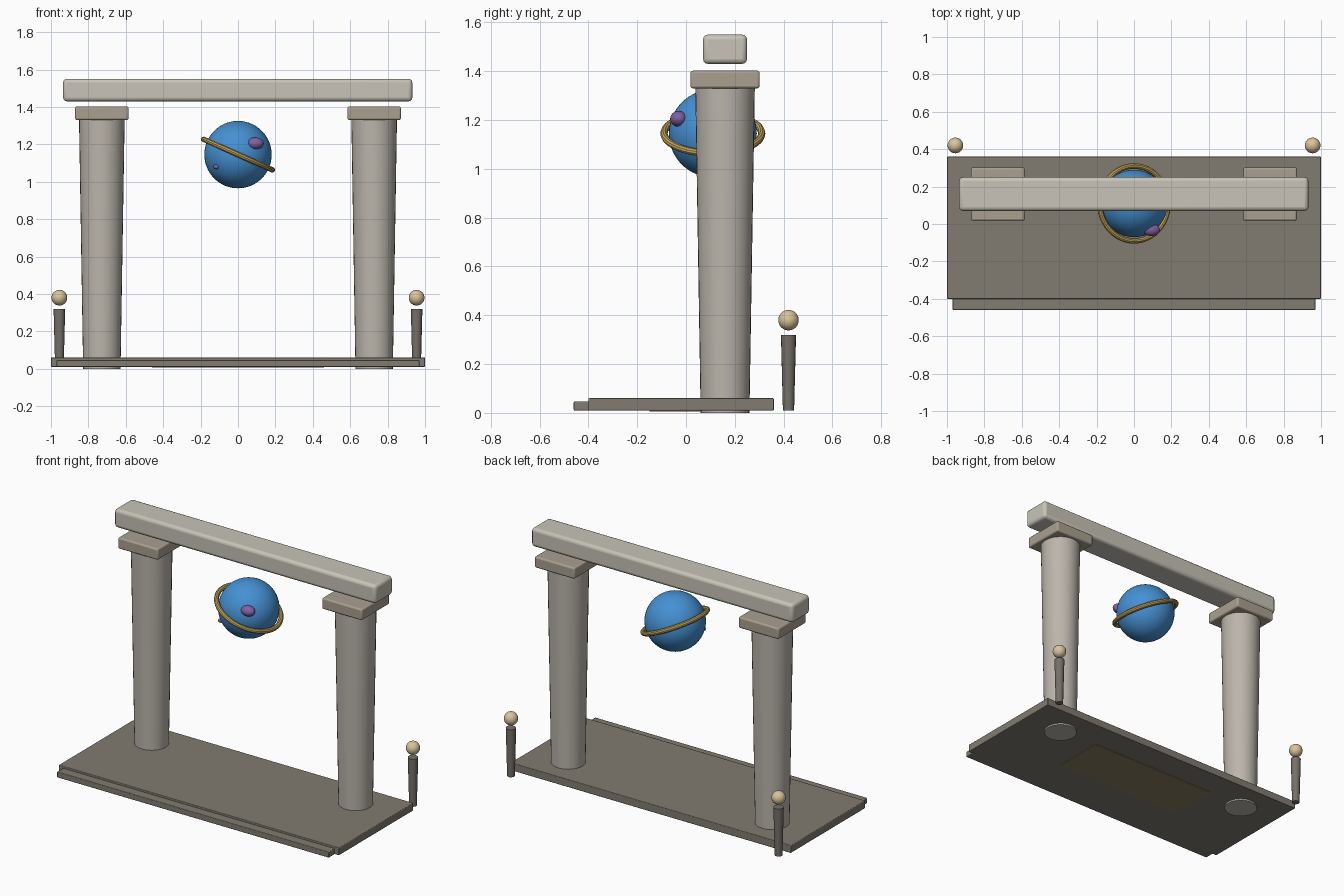
import bpy
from math import radians

if "Cube" in bpy.data.objects:
    bpy.data.objects.remove(bpy.data.objects["Cube"])


def material(name, rgb):
    m = bpy.data.materials.new(name)
    m.diffuse_color = (*rgb, 1)
    m.use_nodes = True
    m.node_tree.nodes["Principled BSDF"].inputs["Base Color"].default_value = m.diffuse_color
    return m


PALE = material("pale_stone", (0.58, 0.55, 0.48))
STONE = material("column_stone", (0.50, 0.46, 0.41))
TAN = material("tan_stone", (0.40, 0.35, 0.28))
DARK = material("dark_stone", (0.22, 0.20, 0.165))
POST = material("post_stone", (0.18, 0.16, 0.14))
OLIVE = material("olive", (0.25, 0.21, 0.12))
BLUE = material("blue", (0.06, 0.28, 0.65))
GOLD = material("gold", (0.55, 0.38, 0.10))
PURPLE = material("purple", (0.22, 0.12, 0.36))
CREAM = material("cream", (0.70, 0.55, 0.33))


def finish(name, mat, smooth=True):
    ob = bpy.context.object
    ob.name = name
    ob.data.materials.append(mat)
    if smooth:
        bpy.ops.object.shade_smooth_by_angle(angle=radians(35))
    return ob


def box(name, lo, hi, mat, bevel=0.0):
    mid = [(a + b) / 2 for a, b in zip(lo, hi)]
    bpy.ops.mesh.primitive_cube_add(size=1, location=mid)
    ob = bpy.context.object
    ob.scale = [b - a for a, b in zip(lo, hi)]
    bpy.ops.object.transform_apply(location=False, rotation=False, scale=True)
    finish(name, mat, smooth=False)
    if bevel:
        mod = ob.modifiers.new("bevel", "BEVEL")
        mod.width = bevel
        mod.segments = 3
        bpy.ops.object.shade_smooth_by_angle(angle=radians(35))
    return ob


def cone(name, x, y, z0, z1, r0, r1, mat, sides=32):
    bpy.ops.mesh.primitive_cone_add(vertices=sides, radius1=r0, radius2=r1,
                                    depth=z1 - z0, location=(x, y, (z0 + z1) / 2))
    return finish(name, mat)


def ball(name, loc, size, mat, seg=32, rings=20):
    bpy.ops.mesh.primitive_uv_sphere_add(segments=seg, ring_count=rings,
                                         radius=1, location=loc)
    bpy.context.object.scale = size
    bpy.ops.object.transform_apply(location=False, rotation=False, scale=True)
    return finish(name, mat)


# platform, front step and the inset panel underneath
box("platform", (-1, -0.40, 0.01), (1, 0.36, 0.06), DARK, 0.004)
box("front_step", (-0.97, -0.46, 0.01), (0.97, -0.36, 0.047), DARK, 0.004)
box("underside_panel", (-0.46, -0.15, 0.006), (0.46, 0.18, 0.03), OLIVE)

# columns, capitals and back posts, mirrored left and right
for side, s in (("left", -1), ("right", 1)):
    cone(f"{side}_column", s * 0.728, 0.16, 0.0, 1.335, 0.10, 0.122, STONE)
    box(f"{side}_capital", (s * 0.728 - 0.143, 0.018, 1.33),
        (s * 0.728 + 0.143, 0.302, 1.402), TAN, 0.01)
    cone(f"{side}_post", s * 0.955, 0.42, 0.01, 0.32, 0.023, 0.031, POST, 16)
    ball(f"{side}_post_ball", (s * 0.955, 0.42, 0.38), (0.042,) * 3, CREAM, 24, 16)

# lintel floating just above the capitals
box("lintel", (-0.935, 0.07, 1.43), (0.932, 0.25, 1.55), PALE, 0.02)

# ringed globe with two raised spots
ball("globe", (0, 0.11, 1.145), (0.18,) * 3, BLUE, 48, 32)
bpy.ops.mesh.primitive_torus_add(major_segments=48, minor_segments=10,
                                 major_radius=0.2, minor_radius=0.015,
                                 location=(0, 0.11, 1.145),
                                 rotation=(0, radians(24), 0))
finish("globe_ring", GOLD)
ball("large_spot", (0.093, -0.03, 1.205), (0.045, 0.035, 0.032), PURPLE, 24, 16)
ball("small_spot", (-0.115, -0.012, 1.08), (0.017, 0.014, 0.013), PURPLE, 16, 10)
